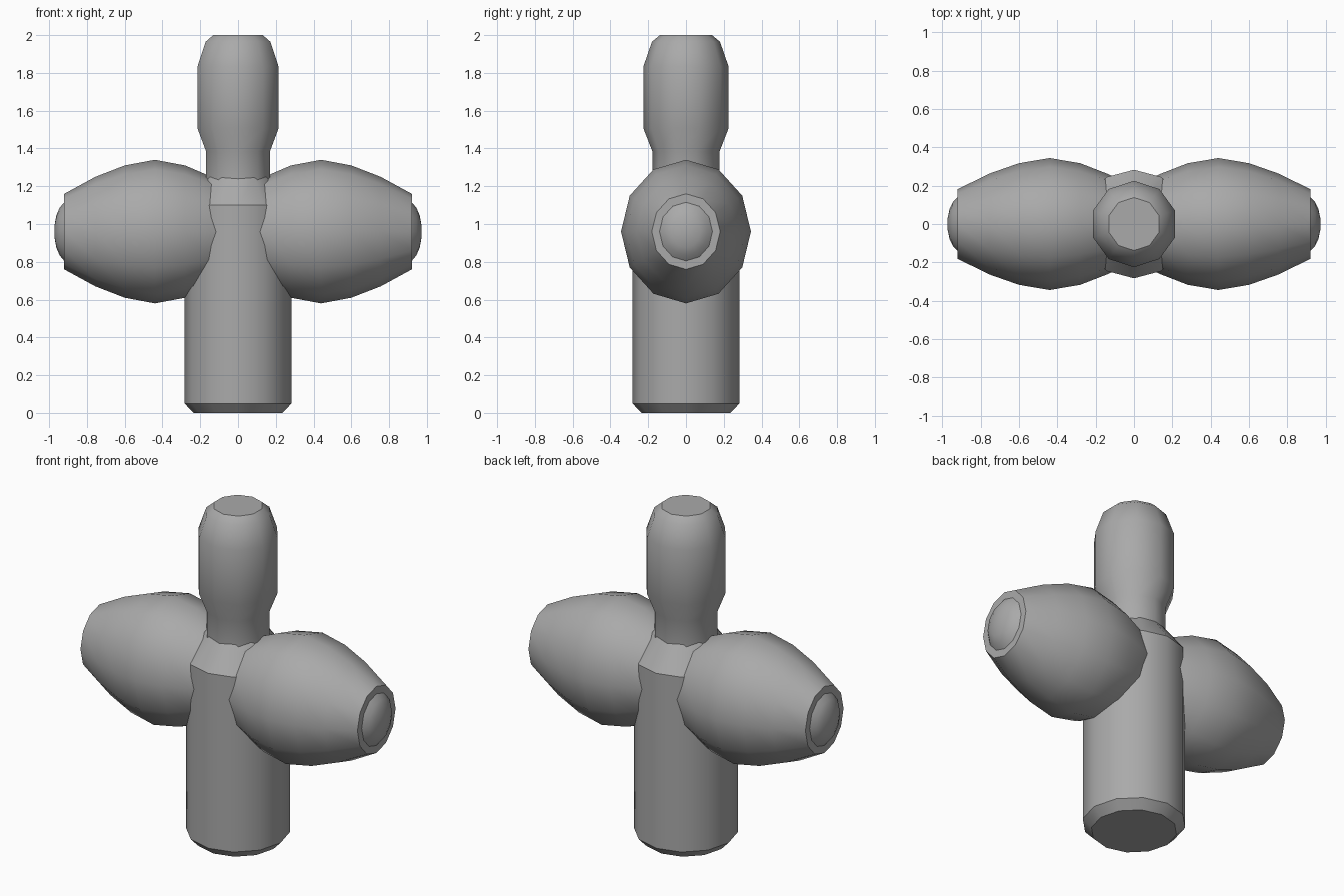
import bpy, math
from mathutils import Matrix

if "Cube" in bpy.data.objects:
    bpy.data.objects.remove(bpy.data.objects["Cube"])

grey = bpy.data.materials.new("plain grey")
grey.diffuse_color = (0.4, 0.4, 0.4, 1)
grey.use_nodes = True
grey.node_tree.nodes["Principled BSDF"].inputs["Base Color"].default_value = grey.diffuse_color


def lathe(name, profile, sides, matrix, angle=40):
    """Revolve (radius, height) points about z, cap the ends, then place."""
    verts, faces = [], []
    for r, h in profile:
        for i in range(sides):
            # first vertex lies on the +y axis
            a = math.pi / 2 + 2 * math.pi * i / sides
            verts.append((r * math.cos(a), r * math.sin(a), h))
    for k in range(len(profile) - 1):
        for i in range(sides):
            j = (i + 1) % sides
            faces.append((k * sides + i, k * sides + j,
                          (k + 1) * sides + j, (k + 1) * sides + i))
    faces.append(tuple(reversed(range(sides))))
    top = (len(profile) - 1) * sides
    faces.append(tuple(range(top, top + sides)))
    mesh = bpy.data.meshes.new(name)
    mesh.from_pydata(verts, [], faces)
    mesh.transform(matrix)
    mesh.materials.append(grey)
    obj = bpy.data.objects.new(name, mesh)
    bpy.context.collection.objects.link(obj)
    bpy.ops.object.select_all(action='DESELECT')
    obj.select_set(True)
    bpy.context.view_layer.objects.active = obj
    bpy.ops.object.shade_smooth_by_angle(angle=math.radians(angle))
    return obj


# Main column with chamfered foot and sloping shoulder
lathe("column", [(0.235, 0), (0.283, 0.05), (0.283, 1.10), (0.17, 1.25)],
      12, Matrix(), 31)

# Narrow neck swelling into the rounded top
lathe("top_knob", [(0.178, 1.2), (0.178, 1.385), (0.225, 1.505), (0.225, 1.835),
                   (0.18, 1.965), (0.138, 2.0)], 10, Matrix())

# Barrel-shaped arms with a domed plug in each end
barrel = [(0.20, -0.04), (0.29, 0.14), (0.35, 0.28), (0.38, 0.44),
          (0.35, 0.60), (0.29, 0.755), (0.20, 0.92)]
dome = [(0.155, 0.90), (0.155, 0.92), (0.125, 0.945), (0.085, 0.962), (0.03, 0.972)]
for side, sign in (("right", 1), ("left", -1)):
    place = (Matrix.Translation((0, 0, 0.96))
             @ Matrix.Diagonal((1, 0.905, 1, 1))
             @ Matrix.Rotation(sign * math.pi / 2, 4, 'Y'))
    # quarter turn symmetric, so a 12-sided ring has points on both axes
    lathe(side + "_arm", barrel, 12, place)
    lathe(side + "_end_dome", dome, 12, place)
